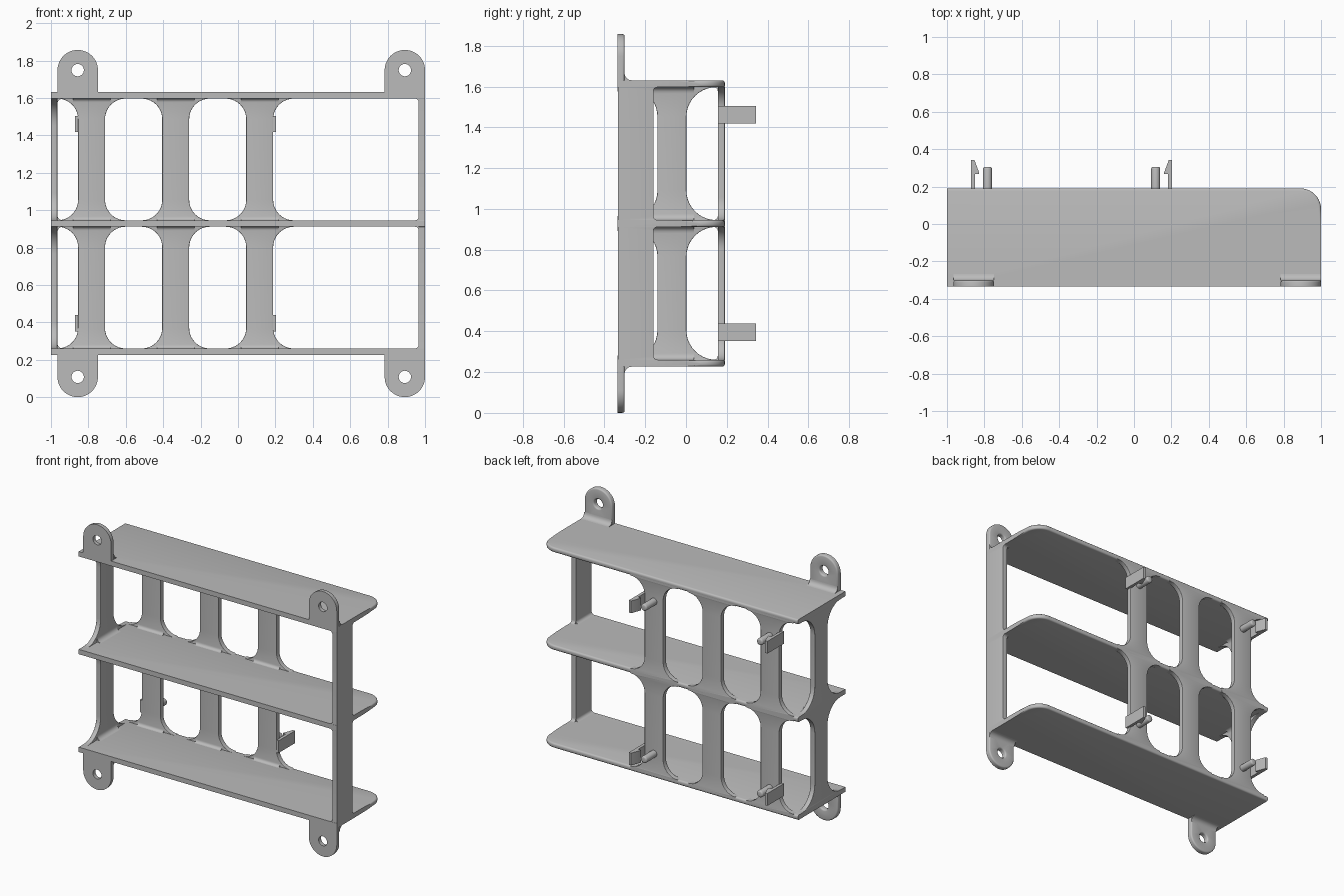
import bpy, bmesh
from math import pi, cos, sin
from mathutils import Vector

cube = bpy.data.objects.get("Cube")
if cube:
    bpy.data.objects.remove(cube, do_unlink=True)

grey = bpy.data.materials.new("plain grey")
grey.use_nodes = True
COLOUR = (0.5, 0.5, 0.5, 1)
grey.diffuse_color = COLOUR
grey.node_tree.nodes["Principled BSDF"].inputs["Base Color"].default_value = COLOUR

FRONT, BACK = -0.335, 0.19
LEFT, RIGHT = -1.0, 1.0
THICK = 0.034
MID = 0.9285
SHELVES = [MID - 0.685, MID, MID + 0.685]
BAYS = [(lo + THICK / 2, hi - THICK / 2) for lo, hi in zip(SHELVES, SHELVES[1:])]


def arc(cx, cy, r, a0, a1, n=10):
    return [(cx + r * cos(a0 + (a1 - a0) * i / n), cy + r * sin(a0 + (a1 - a0) * i / n))
            for i in range(n + 1)]


def prism(name, loops, axes, w0, w1, bevel=0, where=None):
    """Extrude closed 2D loops (outline, then holes); axes gives the u, v, w directions."""
    bm = bmesh.new()
    edges = []

    def place(u, v, w):
        p = dict(zip(axes, (u, v, w)))
        return Vector((p["x"], p["y"], p["z"]))

    for loop in loops:
        vs = [bm.verts.new(place(u, v, w0)) for u, v in loop]
        edges += [bm.edges.new((vs[i - 1], vs[i])) for i in range(len(vs))]
    bmesh.ops.triangle_fill(bm, use_beauty=True, edges=edges)
    bmesh.ops.dissolve_limit(bm, angle_limit=0.01, verts=[], edges=bm.edges[:]) if len(loops) == 1 else None
    ext = bmesh.ops.extrude_face_region(bm, geom=bm.faces[:])
    shift = place(0, 0, w1 - w0)
    bmesh.ops.translate(bm, vec=shift, verts=[g for g in ext["geom"] if isinstance(g, bmesh.types.BMVert)])
    bmesh.ops.recalc_face_normals(bm, faces=bm.faces[:])
    if bevel:
        chosen = [e for e in bm.edges if e.is_manifold and e.calc_face_angle() > 1
                  and where((e.verts[0].co + e.verts[1].co) / 2)]
        bmesh.ops.bevel(bm, geom=chosen, offset=bevel, segments=3, profile=0.5,
                        affect="EDGES", clamp_overlap=True)
    mesh = bpy.data.meshes.new(name)
    bm.to_mesh(mesh)
    bm.free()
    mesh.materials.append(grey)
    obj = bpy.data.objects.new(name, mesh)
    bpy.context.collection.objects.link(obj)
    bpy.ops.object.select_all(action="DESELECT")
    obj.select_set(True)
    bpy.context.view_layer.objects.active = obj
    bpy.ops.object.shade_smooth_by_angle(angle=0.6)
    return obj


def fillet(name, axes, corner, su, sv, r, w0, w1):
    """Concave strip that softens an inside corner."""
    u, v = corner
    curve = arc(u + su * r, v + sv * r, r, 0, pi / 2, 6)
    curve = [(2 * (u + su * r) - p if su > 0 else p, 2 * (v + sv * r) - q if sv > 0 else q) for p, q in curve]
    return prism(name, [[(u, v)] + curve], axes, w0, w1)


def flared_bar(name, axes, u0, u1, r0, r1, bay, w0, w1):
    """Upright whose two edges sweep outward into the shelves."""
    z0, z1 = bay
    e = THICK / 2
    right = ([(u1 + r1, z0 - e)] + arc(u1 + r1, z0 + r1, r1, 1.5 * pi, pi)
             + arc(u1 + r1, z1 - r1, r1, pi, pi / 2) + [(u1 + r1, z1 + e)])
    left = ([(u0 - r0, z1 + e)] + arc(u0 - r0, z1 - r0, r0, pi / 2, 0)
            + arc(u0 - r0, z0 + r0, r0, 0, -pi / 2) + [(u0 - r0, z0 - e)])
    return prism(name, [right + left], axes, w0, w1, 0.008,
                 lambda p: z0 + 0.001 < p.z < z1 - 0.001 and p.y > FRONT + 0.005)


# Shelves with one rounded rear corner and a soft rear edge
for label, z in zip(("bottom", "middle", "top"), SHELVES):
    outline = [(LEFT, FRONT), (RIGHT, FRONT)] + arc(RIGHT - 0.11, BACK - 0.11, 0.11, 0, pi / 2) + [(LEFT, BACK)]
    prism(label + "_shelf", [outline], "xyz", z - THICK / 2, z + THICK / 2, 0.012,
          lambda p: p.y > 0.05 and p.x > LEFT + 0.01)

# Uprights in each bay
for level, bay in zip(("lower", "upper"), BAYS):
    for i, x in enumerate((-0.783, -0.333, 0.116)):
        flared_bar(f"{level}_back_bar_{i + 1}", "xzy", x - 0.072, x + 0.072, 0.11, 0.11,
                   bay, BACK - 0.034, BACK)
        for z, s in zip(bay, (1, -1)):
            fillet(f"{level}_back_bar_fillet", "yzx", (BACK - 0.034, z), -1, s, 0.02, x - 0.1, x + 0.1)
    flared_bar(level + "_right_bar", "yzx", -0.14, 0.002, 0.145, 0.145, bay, LEFT, LEFT + 0.034)
    flared_bar(level + "_left_wall", "yzx", FRONT + 0.001, -0.16, 0.001, 0.02, bay, RIGHT - 0.034, RIGHT)
    for z, s in zip(bay, (1, -1)):
        fillet(level + "_right_bar_fillet", "xzy", (LEFT + 0.034, z), 1, s, 0.03, -0.18, 0.04)
        fillet(level + "_left_wall_fillet", "xzy", (RIGHT - 0.034, z), -1, s, 0.02, FRONT, -0.16)

# Mounting tabs with screw holes
R = 0.108
for side, x in (("right", -0.857), ("left", RIGHT - R)):
    for level, s in (("lower", -1), ("upper", 1)):
        zc = MID + s * 0.82
        base = MID + s * 0.685
        outline = [(x + R, base)] + arc(x, zc, R, 0, s * pi, 24) + [(x - R, base)]
        hole = arc(x, zc, 0.033, 0, 2 * pi, 24)[:-1]
        prism(f"{level}_{side}_tab", [outline, hole], "xzy", FRONT, FRONT + 0.034, 0.01,
              lambda p: p.y > FRONT + 0.03 and abs(p.z - MID) > 0.70)
        fillet(f"{level}_{side}_tab_fillet", "yzx", (FRONT + 0.034, MID + s * 0.702), 1, s, 0.035, x - R, x + R)

# Snap hooks and locating pins behind the outer bars
HOOK = [(0, 0.157), (0.021, 0.157), (0.021, 0.268), (0.043, 0.268), (0.043, 0.275), (0.018, 0.342), (0, 0.342)]
for side, x, s in (("right", -0.871, 1), ("left", 0.204, -1)):
    for level, z in (("lower", MID - 0.533), ("upper", MID + 0.533)):
        prism(f"{level}_{side}_hook", [[(x + s * u, y) for u, y in HOOK]], "xyz", z - 0.043, z + 0.043)
        prism(f"{level}_{side}_pin", [arc(x + s * 0.088, z, 0.024, 0, 2 * pi, 20)[:-1]], "xzy",
              BACK - 0.01, 0.305, 0.01, lambda p: p.y > 0.3)
